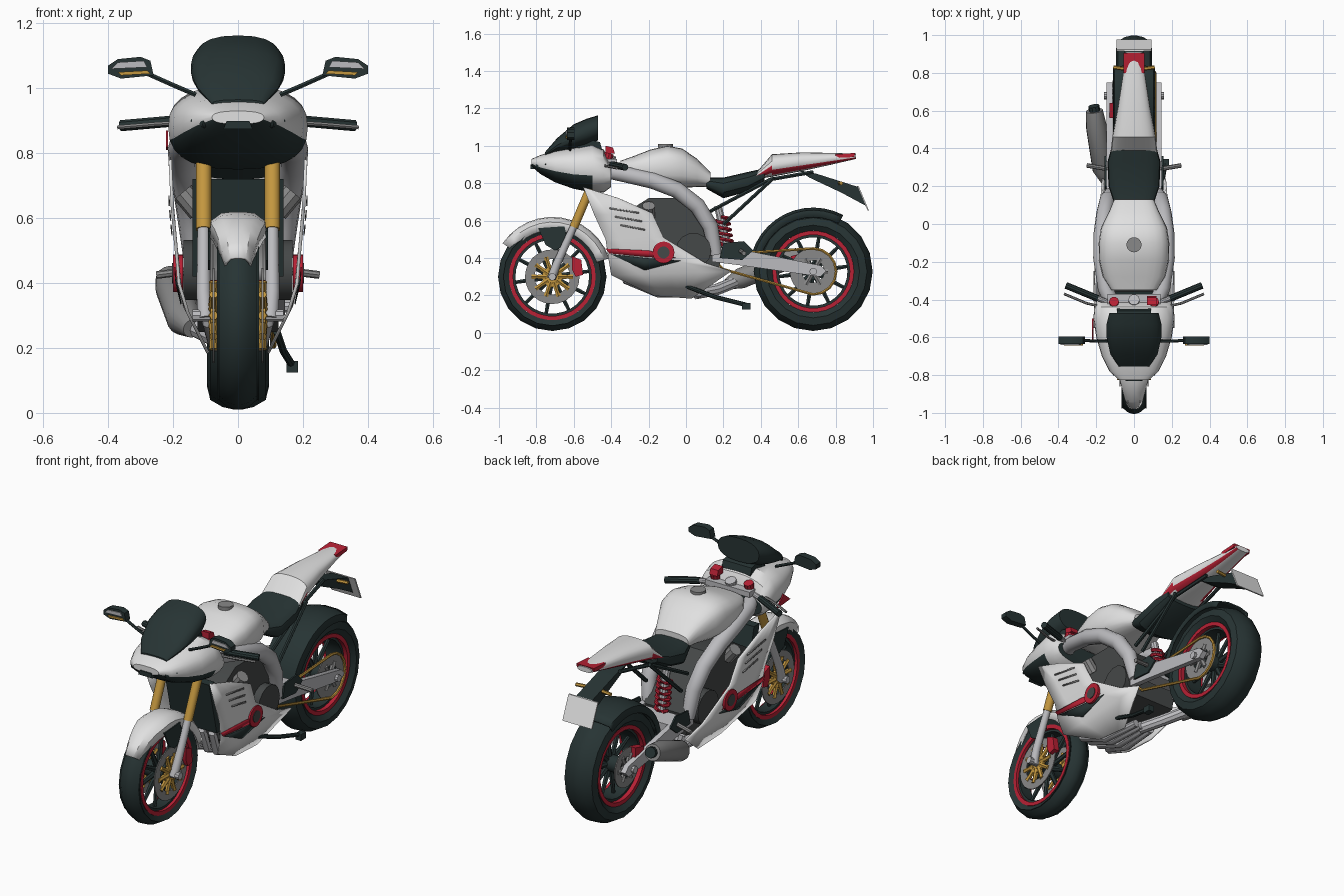
import bpy, bmesh
from math import sin, cos, pi, radians
from mathutils import Vector

if "Cube" in bpy.data.objects:
    bpy.data.objects.remove(bpy.data.objects["Cube"])


def material(name, r, g, b):
    m = bpy.data.materials.new(name)
    m.use_nodes = True
    m.diffuse_color = (r, g, b, 1)
    m.node_tree.nodes["Principled BSDF"].inputs["Base Color"].default_value = (r, g, b, 1)
    return m


WHITE = material("white paint", .75, .75, .75)
DARK = material("dark rubber", .02, .034, .034)
RED = material("red paint", .48, .015, .035)
GOLD = material("gold metal", .55, .31, .05)
SILVER = material("silver metal", .5, .5, .52)
GREY = material("brushed grey", .25, .25, .25)
ENGINE = material("engine grey", .06, .065, .065)


def finish(bm, name, mats, mirror=False, thick=0, rule=None, angle=35):
    """Turn a bmesh into a finished object, optionally mirrored across x."""
    mats = mats if isinstance(mats, list) else [mats]
    if mirror:
        new = bmesh.ops.duplicate(bm, geom=bm.verts[:] + bm.edges[:] + bm.faces[:])["geom"]
        for v in new:
            if isinstance(v, bmesh.types.BMVert):
                v.co.x = -v.co.x
    bmesh.ops.recalc_face_normals(bm, faces=bm.faces[:])
    if rule:
        for f in bm.faces:
            f.material_index = rule(f.calc_center_median(), f.normal)
    me = bpy.data.meshes.new(name)
    bm.to_mesh(me)
    bm.free()
    for m in mats:
        me.materials.append(m)
    ob = bpy.data.objects.new(name, me)
    bpy.context.collection.objects.link(ob)
    bpy.ops.object.select_all(action="DESELECT")
    ob.select_set(True)
    bpy.context.view_layer.objects.active = ob
    bpy.ops.object.shade_smooth_by_angle(angle=radians(angle))
    if thick:
        mod = ob.modifiers.new("thickness", "SOLIDIFY")
        mod.thickness, mod.offset = thick, 0
    return ob


def skin(bm, rings, closed=True, caps=True):
    """Bridge rings of points with quads."""
    rows = [[bm.verts.new(p) for p in ring] for ring in rings]
    n = len(rows[0])
    for a, b in zip(rows, rows[1:]):
        for i in range(n if closed else n - 1):
            j = (i + 1) % n
            bm.faces.new((a[i], a[j], b[j], b[i]))
    if caps:
        bm.faces.new(rows[0])
        bm.faces.new(rows[-1])


def loft(name, sections, mats, power=.7, n=20, **kw):
    """Rounded body along y; each section is (y, low z, high z, half width)."""
    def soft(v):
        return (abs(v) ** power) * (1 if v > 0 else -1)
    bm = bmesh.new()
    turn = [2 * pi * i / n for i in range(n)]
    skin(bm, [[(w * soft(cos(a)), y, (lo + hi) / 2 + (hi - lo) / 2 * soft(sin(a)))
               for a in turn] for y, lo, hi, w in sections])
    return finish(bm, name, mats, **kw)


def tube(name, paths, radii, mat, n=10, **kw):
    """Sweep a circle along each path; radii is one number or one per point."""
    bm = bmesh.new()
    for path in paths:
        pts = [Vector(p) for p in path]
        rad = radii if isinstance(radii, list) else [radii] * len(pts)
        rings = []
        for i, p in enumerate(pts):
            t = (pts[min(i + 1, len(pts) - 1)] - pts[max(i - 1, 0)]).normalized()
            ref = Vector((1, 0, 0)) if abs(t.x) < .9 else Vector((0, 1, 0))
            u = (ref - t * ref.dot(t)).normalized()
            v = t.cross(u)
            rings.append([p + (u * cos(2 * pi * k / n) + v * sin(2 * pi * k / n)) * rad[i]
                          for k in range(n)])
        skin(bm, rings)
    return finish(bm, name, mat, **kw)


def slab(name, outline, lo, hi, mat, axis="x", **kw):
    """Extrude an outline in (y, z) along x, or in (x, z) along y."""
    bm = bmesh.new()
    skin(bm, [[(d, a, b) if axis == "x" else (a, d, b) for a, b in outline] for d in (lo, hi)])
    return finish(bm, name, mat, **kw)


def lathe(name, centre, profile, mat, n=24, **kw):
    """Closed profile of (radius, x) spun around the x axis at centre (y, z)."""
    bm = bmesh.new()
    y, z = centre
    ring = [[(x, y + r * cos(2 * pi * k / n), z + r * sin(2 * pi * k / n)) for r, x in profile]
            for k in range(n + 1)]
    skin(bm, ring, caps=False)
    bmesh.ops.remove_doubles(bm, verts=bm.verts[:], dist=.0001)
    return finish(bm, name, mat, **kw)


def disc(name, centre, outer, inner, x0, x1, mat, **kw):
    return lathe(name, centre, [(inner, x0), (outer, x0), (outer, x1), (inner, x1)], mat, **kw)


def guard(name, centre, profile, start, end, tip, mat):
    """Curved mudguard around a wheel, narrowed to tip at its start."""
    rings = []
    for k in range(13):
        a = radians(start + (end - start) * k / 12)
        w = min(1, tip + (1 - tip) * k / 4)
        half = [(r, x * w) for r, x in profile]
        full = half + [(r, -x) for r, x in reversed(half)]
        rings.append([(x, centre[0] + r * cos(a), centre[1] + r * sin(a)) for r, x in full])
    bm = bmesh.new()
    skin(bm, rings, closed=False, caps=False)
    finish(bm, name, mat, thick=.008)


def wheel(side, centre, R, w, rim):
    """Tyre, coloured rim, hub and spokes."""
    y, z = centre
    half = [(rim, w * .75), (rim + .03, w), (R - .03, w * .9), (R - .008, w * .5), (R, w * .12)]
    lathe(side + "_tyre", centre, half + [(r, -x) for r, x in reversed(half)], DARK, n=20)
    disc(side + "_rim_band", centre, rim, rim - .022, -w * .8, w * .8, RED, n=30)
    disc(side + "_rim_inner", centre, rim - .02, rim - .035, -w * .55, w * .55, DARK, n=30)
    disc(side + "_hub", centre, .045, .012, -w * .9, w * .9, DARK)
    spokes = []
    for k in range(10):
        a = 2 * pi * k / 10 + .15
        spokes.append([(0, y + r * cos(a), z + r * sin(a)) for r in (.03, rim - .025)])
    tube(side + "_spokes", spokes, [.016, .01], DARK, n=6)


FRONT, REAR = (-.715, .3), (.68, .328)
wheel("front", FRONT, .29, .065, .232)
wheel("rear", REAR, .318, .095, .218)

# Brakes, sprocket and axles
disc("front_brake_discs", FRONT, .146, .095, .072, .078, GREY, mirror=True)
petals = [[(.075, FRONT[0] + r * cos(k * pi / 5), FRONT[1] + r * sin(k * pi / 5))
           for r in (.03, .08, .11)] for k in range(10)]
tube("front_disc_carriers", petals, [.016, .012, .014], GOLD, n=6, mirror=True)
disc("front_carrier_rings", FRONT, .055, .02, .07, .084, GOLD, mirror=True)
slab("front_calipers", [(-.61, .41), (-.56, .39), (-.55, .31), (-.59, .3), (-.61, .34)],
     .065, .1, RED, mirror=True)
disc("rear_sprocket", REAR, .125, .06, .098, .104, GREY)
disc("rear_brake_disc", REAR, .11, .06, -.106, -.1, GREY)
slab("rear_caliper", [(.56, .41), (.64, .43), (.64, .36), (.57, .35)], -.13, -.09, RED)
tube("rear_carriers", [[(s * .1, REAR[0], REAR[1]), (s * .1, REAR[0] + .08 * cos(a), REAR[1] + .08 * sin(a))]
                       for s in (-1, 1) for a in (0, pi / 3, 2 * pi / 3, pi, 4 * pi / 3, 5 * pi / 3)],
     .014, GREY, n=6)
tube("axles", [[(-.14, *FRONT), (.14, *FRONT)], [(-.16, *REAR), (.16, *REAR)]], .02, SILVER)
wrap = [(.11, REAR[0] + .123 * sin(a), REAR[1] + .123 * cos(a))
        for a in [pi * k / 8 for k in range(9)]]
tube("chain", [[(.11, .2, .42)] + wrap + [(.11, .2, .34), (.11, .16, .38), (.11, .2, .42)]],
     .008, GOLD, n=6)

# Mudguards
guard("front_mudguard", FRONT, [(.25, .085), (.29, .08), (.312, .05), (.316, .015)],
      146, 18, .45, WHITE)
slab("mudguard_brackets", [(-.79, .56), (-.65, .57), (-.63, .48), (-.7, .44), (-.75, .47)],
     .084, .093, DARK, mirror=True)
guard("rear_mudguard", REAR, [(.29, .108), (.325, .1), (.338, .04)], 172, 62, .9, DARK)

# Forks and steering
tube("fork_uppers", [[(.106, -.6, .565), (.106, -.45, .92)]], .024, GOLD, n=14, mirror=True)
tube("fork_lowers", [[(.1, -.72, .29), (.106, -.69, .37), (.106, -.595, .58)]],
     [.024, .022, .019], SILVER, n=12, mirror=True)
slab("triple_clamp", [(-.47, .9), (-.37, .9), (-.37, .93), (-.47, .93)], -.14, .14, SILVER)
tube("fork_caps", [[(.106, -.42, .925), (.106, -.41, .96)]], .026, RED, mirror=True)
tube("steering_nut", [[(0, -.41, .92), (0, -.4, .95)]], .03, SILVER)
slab("fluid_reservoir", [(-.43, .96), (-.38, .96), (-.39, .99), (-.43, 1.0)], .07, .12, RED)
tube("handlebars", [[(.1, -.43, .9), (.2, -.39, .9)]], .014, SILVER, mirror=True)
tube("grips", [[(.19, -.395, .9), (.36, -.325, .885)]], .018, DARK, mirror=True)
tube("levers", [[(.16, -.44, .895), (.25, -.42, .89), (.37, -.37, .88)]], .007, GREY, n=6, mirror=True)

# Nose, screen and dashboard
loft("nose_fairing", [(-.825, .89, .93, .08), (-.78, .85, .95, .13), (-.7, .805, .975, .17),
                      (-.6, .77, .99, .2), (-.5, .75, 1.01, .215), (-.44, .75, .98, .21),
                      (-.4, .78, .9, .195)], [WHITE, DARK], power=.8, n=28,
     rule=lambda c, n: 1 if n.y > .9 or (n.z < -.35 and c.y < -.5) else 0)
loft("windscreen", [(-.755, .94, .965, .08), (-.69, .965, 1.04, .125), (-.6, .98, 1.115, .145),
                    (-.53, 1.0, 1.145, .145), (-.47, 1.03, 1.163, .13)], DARK, power=.85)
slab("dashboard", [(-.58, .96), (-.44, .95), (-.46, 1.02), (-.58, 1.05)], -.09, .09, DARK)
tube("headlights", [[(.06, -.8, .885), (.1, -.79, .892), (.14, -.745, .9)]], [.008, .016, .008],
     DARK, mirror=True)
slab("nose_intake", [(-.045, .875), (.045, .875), (.035, .9), (-.035, .9)], -.832, -.8, DARK, "y")
slab("nose_flash", [(-.62, .82), (-.5, .81), (-.56, .87)], -.222, -.215, RED)

# Mirrors
slab("mirror_housings", [(.26, 1.04), (.27, 1.085), (.3, 1.097), (.37, 1.09), (.4, 1.07),
                         (.4, 1.045), (.36, 1.03)], -.635, -.595, DARK, "y", mirror=True)
slab("mirror_faces", [(.28, 1.065), (.29, 1.085), (.37, 1.08), (.39, 1.06)], -.641, -.636,
     SILVER, "y", mirror=True)
slab("mirror_indicators", [(.27, 1.045), (.28, 1.055), (.37, 1.05), (.36, 1.04)], -.643, -.63,
     GOLD, "y", mirror=True)
tube("mirror_stems", [[(.13, -.62, .98), (.2, -.62, 1.01), (.29, -.615, 1.05)]], .008, DARK,
     n=6, mirror=True)

# Side fairings follow one width curve over height
WIDTH = [(.18, .09), (.33, .165), (.4, .182), (.5, .19), (.63, .202), (.8, .21)]


def side_x(z):
    for (z0, x0), (z1, x1) in zip(WIDTH, WIDTH[1:]):
        if z <= z1:
            return x0 + (x1 - x0) * (z - z0) / (z1 - z0)
    return WIDTH[-1][1]


def decal(name, outline, mat, lift=.009):
    bm = bmesh.new()
    bm.faces.new([bm.verts.new((side_x(z) + lift, y, z)) for y, z in outline])
    finish(bm, name, mat, mirror=True, thick=.004)


edges = [(-.55, .78, -.36, .72), (-.49, .63, -.18, .64), (-.43, .5, -.12, .51),
         (-.415, .4, .1, .375), (-.4, .31, .24, .33), (-.17, .2, .03, .185)]
bm = bmesh.new()
skin(bm, [[(side_x(z), y, z) for y, z in [(a + (c - a) * k / 4, b + (d - b) * k / 4)
          for k in range(5)]] for a, b, c, d in edges], closed=False, caps=False)
finish(bm, "side_fairings", WHITE, mirror=True, thick=.01)
decal("red_stripes", [(-.43, .45), (-.2, .44), (-.05, .4), (-.2, .405), (-.41, .425)], RED)
decal("dark_flashes", [(-.4, .42), (-.22, .4), (-.03, .385), (-.22, .335)], DARK)
for k in range(3):
    z = .67 - k * .045
    decal("fairing_slit_%d" % k, [(-.41 + k * .03, z), (-.25 + k * .015, z - .025),
                                  (-.25 + k * .015, z - .033), (-.41 + k * .03, z - .008)], GREY)

# Engine, radiator and exhaust
slab("engine_block", [(-.36, .62), (-.2, .72), (-.02, .72), (.1, .6), (.2, .45), (.17, .32),
                      (-.2, .25), (-.34, .36)], -.125, .125, ENGINE)
slab("radiator", [(-.46, .72), (-.41, .72), (-.34, .42), (-.39, .42)], -.14, .14, DARK)
disc("clutch_covers", (.04, .44), .095, .0, .12, .168, ENGINE, n=14, mirror=True)
disc("cover_rims", (-.12, .43), .058, .03, .17, .2, RED, mirror=True)
disc("cover_centres", (-.12, .43), .032, .0, .17, .203, ENGINE, mirror=True)
tube("intake_stubs", [[(.12, -.2, .62), (.17, -.2, .68)]], .035, GREY, mirror=True)
tube("header_pipes", [[(x, -.32, .5), (x, -.37, .4), (x * .9, -.32, .28), (x * .7, -.15, .21),
                       (x * .5, .08, .21)] for x in (-.1, -.035, .035, .1)], .022, SILVER)
tube("collector_pipe", [[(0, .05, .21), (-.06, .16, .23), (-.14, .26, .27)]], .032, SILVER)
tube("muffler", [[(-.14, .22, .26), (-.165, .29, .29), (-.2, .52, .385), (-.21, .6, .41)]],
     [.03, .055, .055, .045], GREY, n=16)
tube("muffler_tip", [[(-.205, .58, .405), (-.213, .625, .42)]], .03, DARK)

# Frame, swingarm and suspension
tube("main_frame", [[(.1, -.46, .87), (.15, -.34, .85), (.172, -.18, .815), (.17, -.05, .765),
                     (.155, .06, .68), (.14, .13, .57), (.125, .16, .42)]],
     [.035, .042, .044, .044, .044, .042, .035], SILVER, n=12, mirror=True)
slab("swingarm", [(.14, .46), (.3, .445), (.72, .36), (.75, .33), (.72, .3), (.3, .36), (.14, .38)],
     .115, .145, SILVER, mirror=True)
slab("swingarm_bridge", [(.22, .45), (.33, .44), (.33, .37), (.22, .39)], -.12, .12, SILVER)
slab("pivot_plates", [(.2, .48), (.31, .49), (.36, .44), (.3, .39), (.18, .4)], .146, .155, DARK, mirror=True)
spring = [(.036 * cos(k * pi / 4), .19 + .036 * sin(k * pi / 4) + k * .0006, .62 - k * .0038)
          for k in range(45)]
tube("shock_spring", [spring], .01, RED, n=6)
tube("shock_body", [[(0, .17, .68), (0, .23, .42)]], .022, SILVER)
tube("foot_pegs", [[(.13, .29, .44), (.25, .31, .425)]], .012, GREY, n=8, mirror=True)
tube("side_stand", [[(.12, .0, .25), (.14, .16, .19), (.165, .32, .15)]], .012, DARK, n=8)
slab("stand_foot", [(.3, .125), (.345, .125), (.345, .16), (.3, .16)], .15, .185, DARK)

# Tank, seat and tail
loft("fuel_tank", [(-.35, .85, .92, .12), (-.28, .8, .945, .165), (-.19, .78, .98, .185),
                   (-.1, .775, 1.0, .187), (-.02, .775, .985, .175), (.06, .78, .93, .135),
                   (.13, .78, .86, .105)], WHITE, n=24)
tube("filler_cap", [[(0, -.11, .99), (0, -.11, 1.01)]], .04, GREY, n=16)
loft("seat", [(.11, .77, .83, .105), (.2, .72, .83, .135), (.33, .755, .86, .14),
              (.42, .81, .88, .115)], DARK)
loft("tail_cowl", [(.37, .82, .85, .125), (.46, .835, .955, .115), (.62, .865, .965, .085),
                   (.78, .9, .962, .06), (.91, .93, .958, .045)], [WHITE, RED], power=.8,
     rule=lambda c, n: 1 if -.9 < n.z < -.25 else 0)
slab("tail_light", [(.8, .935), (.9, .94), (.905, .962), (.8, .955)], -.055, .055, RED)
tube("subframe_rods", [[(.1, .13, .65), (.09, .45, .82), (.06, .68, .86)],
                       [(.11, .2, .58), (.1, .47, .83)]], .011, DARK, n=6, mirror=True)
slab("plate_hanger", [(.6, .87), (.7, .85), (.92, .78), (.96, .68), (.83, .75), (.66, .83)],
     -.05, .05, DARK)
slab("number_plate", [(.915, .785), (.923, .785), (.978, .655), (.97, .655)], -.092, .092, WHITE)
tube("rear_indicators", [[(.04, .82, .8), (.11, .83, .8)]], .01, GOLD, n=6, mirror=True)
